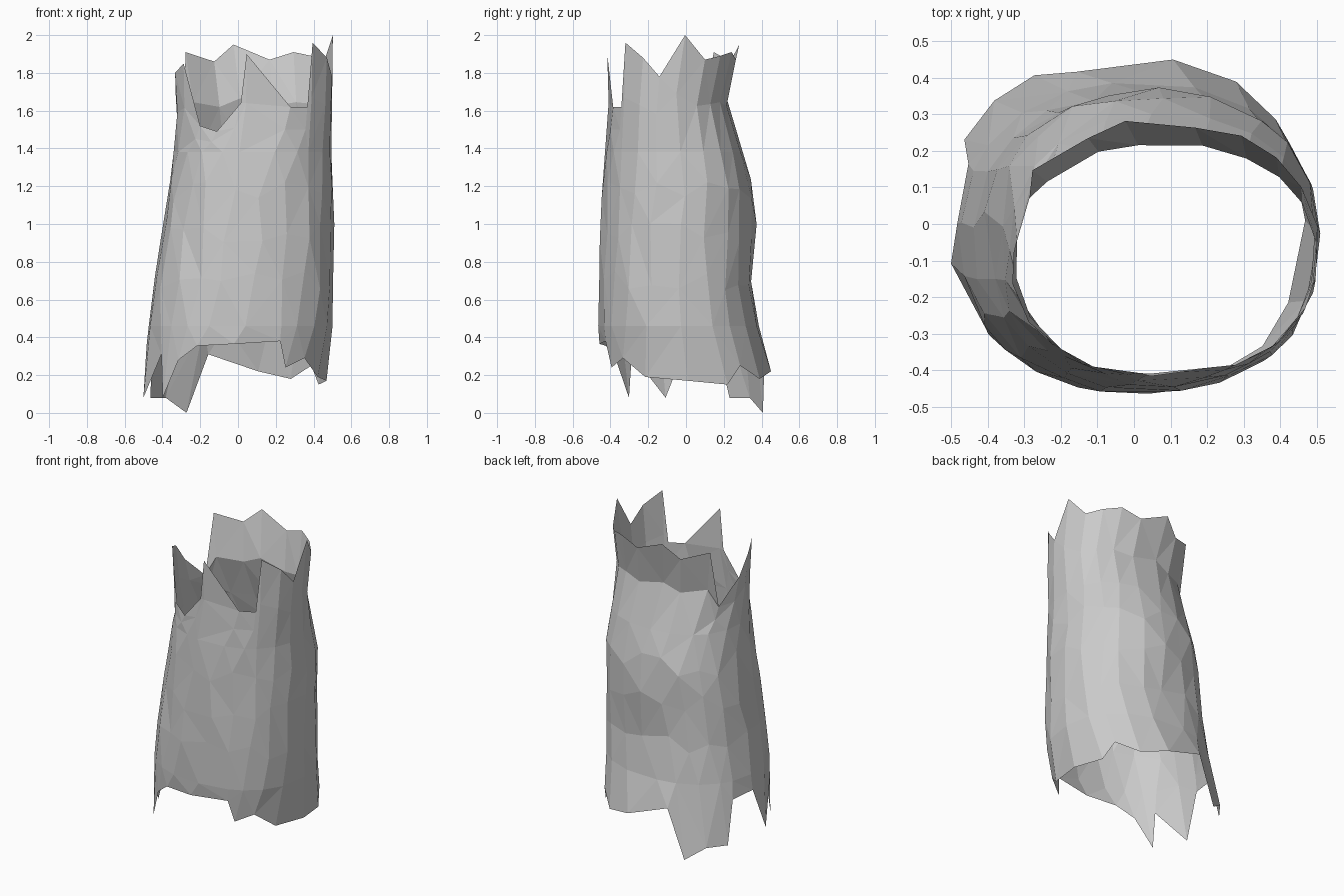
import bpy, bmesh, math, random

if "Cube" in bpy.data.objects:
    bpy.data.objects.remove(bpy.data.objects["Cube"])
random.seed(4)

# Wall extents by height: z, left x, right x, front y, back y
SECTIONS = [
    (0.0, -.52, .46, -.43, .45), (0.2, -.50, .47, -.445, .465),
    (0.45, -.475, .50, -.465, .39), (0.7, -.445, .51, -.462, .35),
    (1.1, -.38, .505, -.45, .375), (1.3, -.352, .50, -.437, .337),
    (1.5, -.322, .49, -.42, .25), (1.65, -.327, .50, -.41, .215),
    (2.0, -.36, .505, -.42, .30)]

# Torn rims, one entry per column: (angle in degrees, height)
TOP = [(7, 2.0), (28, 1.87), (45, 1.89), (62, 1.91), (80, 1.87), (101, 1.95),
       (116, 1.86), (144, 1.91), (154, 1.53), (178, 1.68), (192, 1.80),
       (212, 1.85), (228, 1.52), (244, 1.49), (262, 1.64), (267, 1.90),
       (295, 1.62), (314, 1.62), (316, 1.96), (336, 1.88), (352, 1.78)]
BOTTOM = [(0, .17), (25, .15), (37, .25), (55, .18), (78, .22), (106, .31),
          (117, 0.0), (135, .08), (153, .08), (158, .35), (178, .36),
          (193, .08), (216, .31), (222, .08), (233, .28), (246, .355),
          (268, .365), (294, .38), (300, .24), (315, .29), (333, .19)]


def section(z):
    for a, b in zip(SECTIONS, SECTIONS[1:]):
        if z <= b[0]:
            t = (z - a[0]) / (b[0] - a[0])
            return [p + (q - p) * t for p, q in zip(a[1:], b[1:])]
    return SECTIONS[-1][1:]


def wall_point(angle, z, wobble=0.0):
    x0, x1, y0, y1 = section(z)
    c, s = math.cos(math.radians(angle)), math.sin(math.radians(angle))
    c = math.copysign(abs(c) ** .89, c)
    s = math.copysign(abs(s) ** .89, s)
    k = 1 + random.uniform(-wobble, wobble)
    return ((x0 + x1) / 2 + (x1 - x0) / 2 * c * k,
            (y0 + y1) / 2 + (y1 - y0) / 2 * s * k, z)


# Hollow, open-ended bark wall: even columns in the middle, torn rims at the ends
bm = bmesh.new()
columns = []
for i, ((at, zt), (ab, zb)) in enumerate(zip(TOP, BOTTOM)):
    am = i * 360 / len(TOP) + 2
    col = [bm.verts.new(wall_point(ab, zb)),
           bm.verts.new(wall_point(ab * .5 + am * .5, .46))]
    for z in (.7, .95, 1.18):
        col.append(bm.verts.new(wall_point(am + random.uniform(-3, 3),
                                           z + random.uniform(-.06, .06), .014)))
    col.append(bm.verts.new(wall_point(am * .6 + at * .4, 1.38, .006)))
    col.append(bm.verts.new(wall_point(am * .2 + at * .8, 1.38 + (zt - 1.38) * .5)))
    col.append(bm.verts.new(wall_point(at, zt)))
    columns.append(col)
for i, a in enumerate(columns):
    b = columns[(i + 1) % len(columns)]
    for j in range(len(a) - 1):
        bm.faces.new((a[j], b[j], b[j + 1], a[j + 1]))
bmesh.ops.triangulate(bm, faces=bm.faces[:])

mesh = bpy.data.meshes.new("hollow_trunk_bark")
bm.to_mesh(mesh)
bm.free()
trunk = bpy.data.objects.new("hollow_trunk_bark", mesh)
bpy.context.collection.objects.link(trunk)
